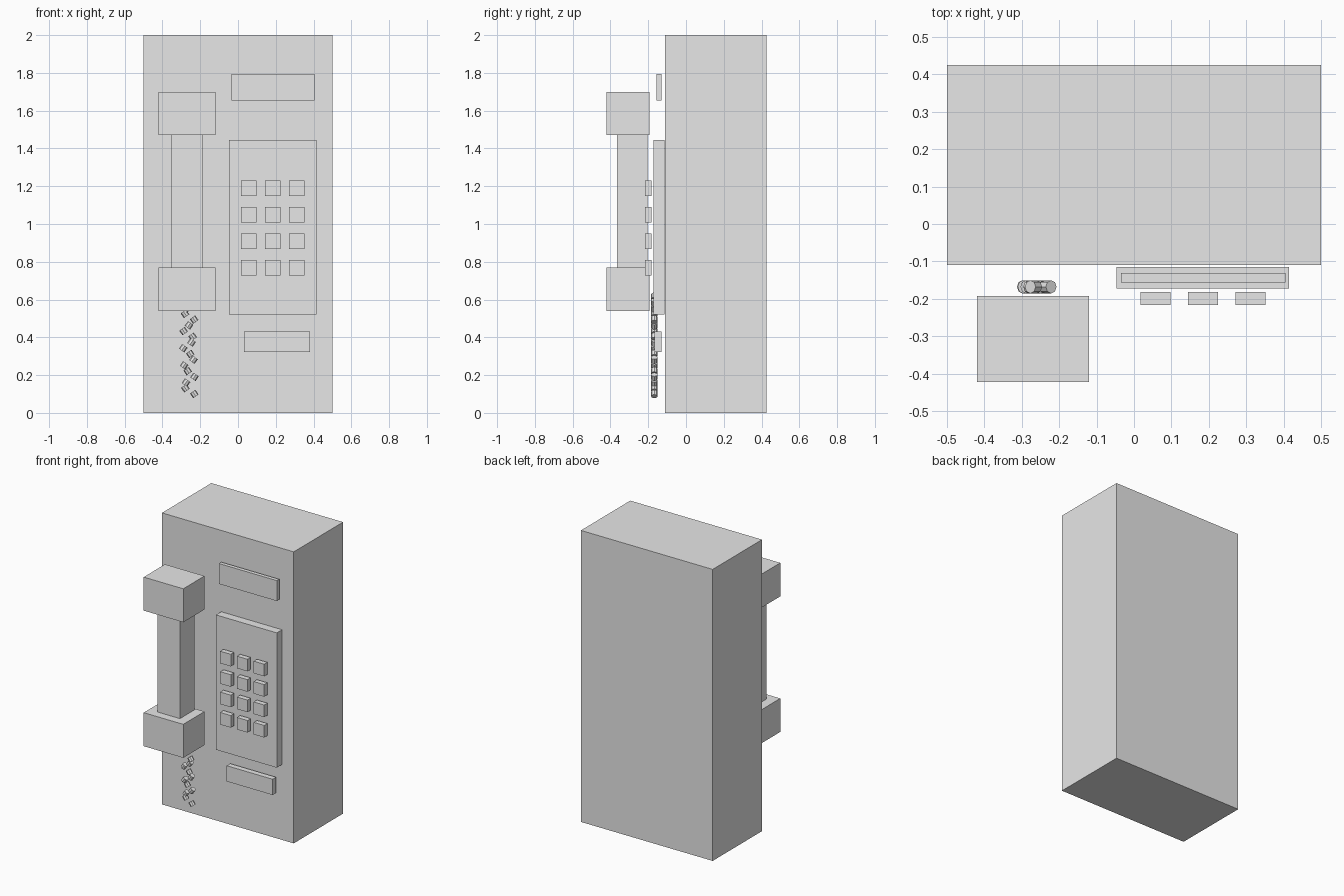
import bpy
import math
from mathutils import Vector

cube = bpy.data.objects.get("Cube")
if cube:
    bpy.data.objects.remove(cube, do_unlink=True)

grey = bpy.data.materials.new("light grey")
grey.use_nodes = True
grey.diffuse_color = (0.8, 0.8, 0.8, 1)
grey.node_tree.nodes["Principled BSDF"].inputs["Base Color"].default_value = grey.diffuse_color


def box(name, x, y, z):
    """Box from its (low, high) limits on each axis."""
    low, high = (Vector(c) for c in zip(x, y, z))
    bpy.ops.mesh.primitive_cube_add(size=1, location=(low + high) / 2)
    ob = bpy.context.object
    ob.name = name
    size = high - low
    for v in ob.data.vertices:
        v.co *= size
    ob.data.materials.append(grey)
    return ob


# Housing
box("housing", (-0.5, 0.5), (-0.11, 0.425), (0, 2))

# Handset
box("handset_grip", (-0.355, -0.185), (-0.365, -0.205), (0.77, 1.47))
for name, z in (("handset_mouthpiece", 0.54), ("handset_earpiece", 1.47)):
    box(name, (-0.42, -0.12), (-0.422, -0.192), (z, z + 0.23))

# Front plates
box("display", (-0.035, 0.405), (-0.157, -0.131), (1.655, 1.795))
box("keypad_panel", (-0.047, 0.415), (-0.172, -0.115), (0.52, 1.445))
box("coin_return", (0.032, 0.38), (-0.168, -0.13), (0.322, 0.43))

# Keys
for row in range(4):
    for col in range(3):
        x = 0.017 + 0.127 * col
        z = 0.727 + 0.14 * row
        box(f"key_{row}_{col}", (x, x + 0.08), (-0.217, -0.182), (z, z + 0.083))

# Coiled cord made of short tilted links
for i in range(18):
    phase = 0.3 + 1.94 * i
    tilt = math.copysign(math.radians(35), -math.sin(phase))
    bpy.ops.mesh.primitive_cylinder_add(
        vertices=8, radius=0.0175, depth=0.03,
        location=(-0.26 + 0.03 * math.cos(phase), -0.168, 0.1 + 0.0303 * i),
        rotation=(0, tilt, 0))
    link = bpy.context.object
    link.name = f"cord_link_{i}"
    link.data.materials.append(grey)
